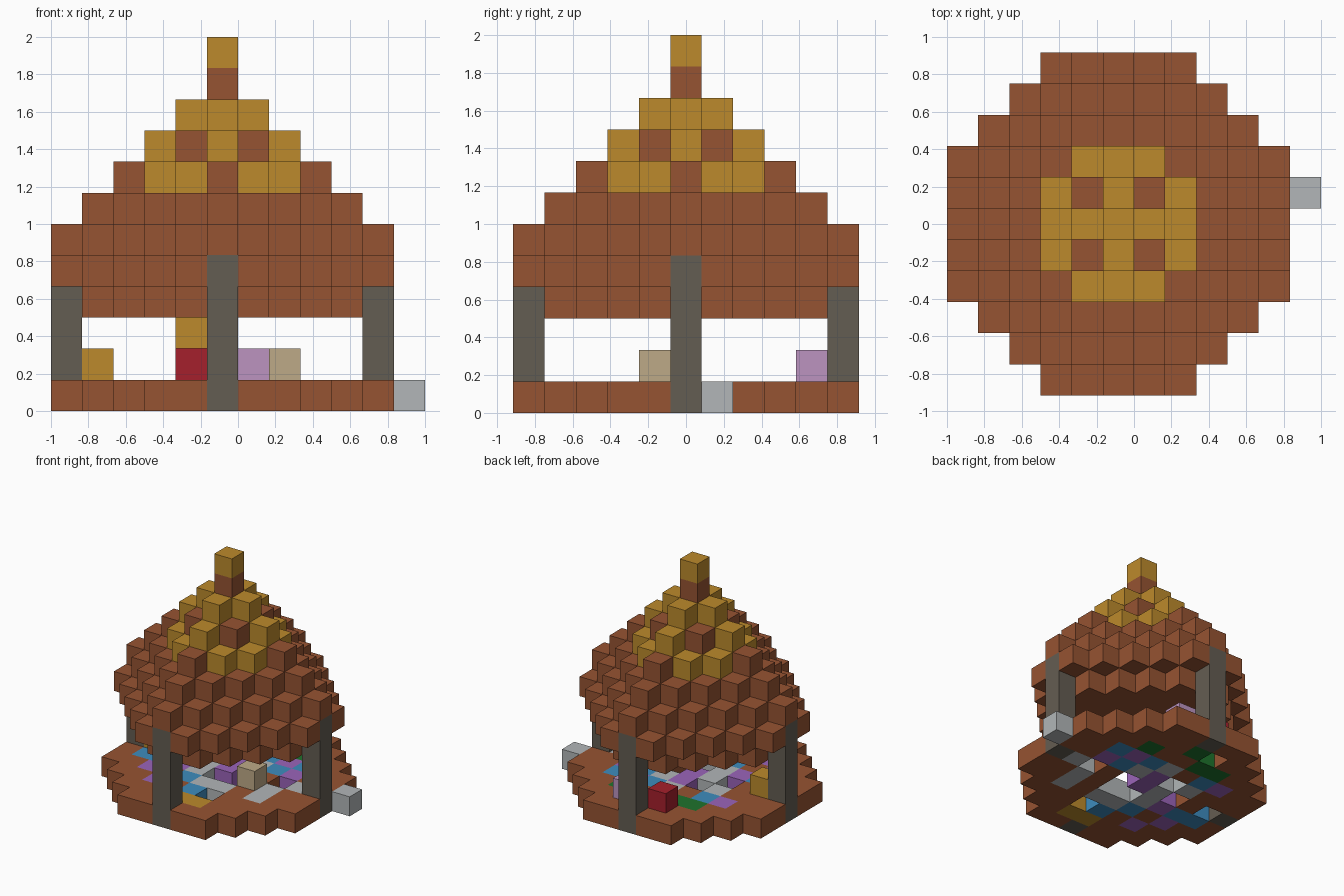
import bpy, bmesh
from mathutils import Vector

cube = bpy.data.objects.get("Cube")
if cube:
    bpy.data.objects.remove(cube, do_unlink=True)

S = 1 / 6                                  # block size
ORIGIN = Vector((-S / 2, 0, S / 2))        # centre of the middle ground block
COLOURS = {
    "brown": (.305, .087, .032), "gold": (.503, .254, .025),
    "stone": (.127, .109, .084), "silver": (.445, .468, .479),
    "red": (.376, .014, .025), "pink": (.503, .296, .527),
    "tan": (.515, .402, .242), "blue": (.048, .262, .515),
    "purple": (.328, .127, .485), "green": (.013, .171, .026),
}


def make_material(name, rgb):
    mat = bpy.data.materials.new(name)
    mat.use_nodes = True
    mat.diffuse_color = (*rgb, 1)
    bsdf = mat.node_tree.nodes["Principled BSDF"]
    bsdf.inputs["Base Color"].default_value = (*rgb, 1)
    bsdf.inputs["Roughness"].default_value = 0.8
    return mat


MATS = {n: make_material(n, c) for n, c in COLOURS.items()}
AXES = [Vector(d) for d in ((1, 0, 0), (0, 1, 0), (0, 0, 1))]


def blocks(name, colour, cells):
    """Join grid blocks into one mesh, leaving out faces shared by two blocks."""
    cells = set(cells)
    bm = bmesh.new()
    for cell in cells:
        for i in range(3):
            for sign in (-1, 1):
                n = AXES[i] * sign
                if tuple(int(a + b) for a, b in zip(cell, n)) in cells:
                    continue
                u, v = AXES[(i + 1) % 3], AXES[(i + 2) % 3] * sign
                mid = Vector(cell) + n / 2
                ring = (-u - v, u - v, u + v, v - u)
                bm.faces.new([bm.verts.new(ORIGIN + (mid + c / 2) * S) for c in ring])
    bmesh.ops.remove_doubles(bm, verts=bm.verts, dist=S / 100)
    mesh = bpy.data.meshes.new(name)
    bm.to_mesh(mesh)
    bm.free()
    mesh.materials.append(MATS[colour])
    bpy.context.collection.objects.link(bpy.data.objects.new(name, mesh))


R = range(-5, 6)
PLAN = [(x, y) for x in R for y in R]
POSTS = [(5, 0), (-5, 0), (0, 5), (0, -5)]

# Patchwork floor, back row first; underscore is an opening, dot is plain
FLOOR = ["..._g....",
         "..gg..g..",
         ".pb.sbpb.",
         "..s_psbp.",
         "_._sp_._s",
         "bbps__.s.",
         ".p.bss.s.",
         "..p.b_...",
         "....oo..."]
KEYS = {"g": "green", "p": "purple", "b": "blue", "s": "silver", "o": "gold"}
tiles = {(c - 4, 4 - r): ch for r, row in enumerate(FLOOR) for c, ch in enumerate(row)}

# Round base, with the coloured tiles let into it
blocks("base", "brown", [(x, y, 0) for x, y in PLAN if x * x + y * y <= 29
                         and (x, y) not in POSTS and tiles.get((x, y), ".") == "."])
for ch, colour in KEYS.items():
    blocks(colour + "_floor_tiles", colour, [(*p, 0) for p, t in tiles.items() if t == ch])

# Four posts
for side, p in zip(("left", "right", "back", "front"), POSTS):
    blocks(side + "_post", "stone", [(*p, k) for k in range(5)])

# Stepped diamond roof: level -> (reach along diagonals, reach along axes)
LEVELS = {3: (5, 4), 4: (6, 5), 5: (5, 5), 6: (4, 4), 7: (3, 3),
          8: (2, 2), 9: (1, 1), 10: (0, 0), 11: (0, 0)}
roof, trim = [], []
for k, (diagonal, axis) in LEVELS.items():
    for x, y in PLAN:
        a, b = sorted((abs(x), abs(y)))
        if a + b > diagonal or b > axis or (k == 4 and (x, y) in POSTS):
            continue
        is_gold = (k in (9, 11) or (k == 8 and (a, b) != (1, 1))
                   or (k == 7 and (a, b) == (1, 2)))
        (trim if is_gold else roof).append((x, y, k))
blocks("roof", "brown", roof)
blocks("roof_trim", "gold", trim)

# Furnishings and the step outside
for name, colour, cell in (("red_chest", "red", (-1, 4, 1)),
                           ("pink_seat", "pink", (1, 4, 1)),
                           ("tan_stool", "tan", (2, -1, 1)),
                           ("gold_box", "gold", (-4, 0, 1)),
                           ("hanging_lamp", "gold", (-1, 0, 2)),
                           ("outer_step", "silver", (6, 1, 0))):
    blocks(name, colour, [cell])
